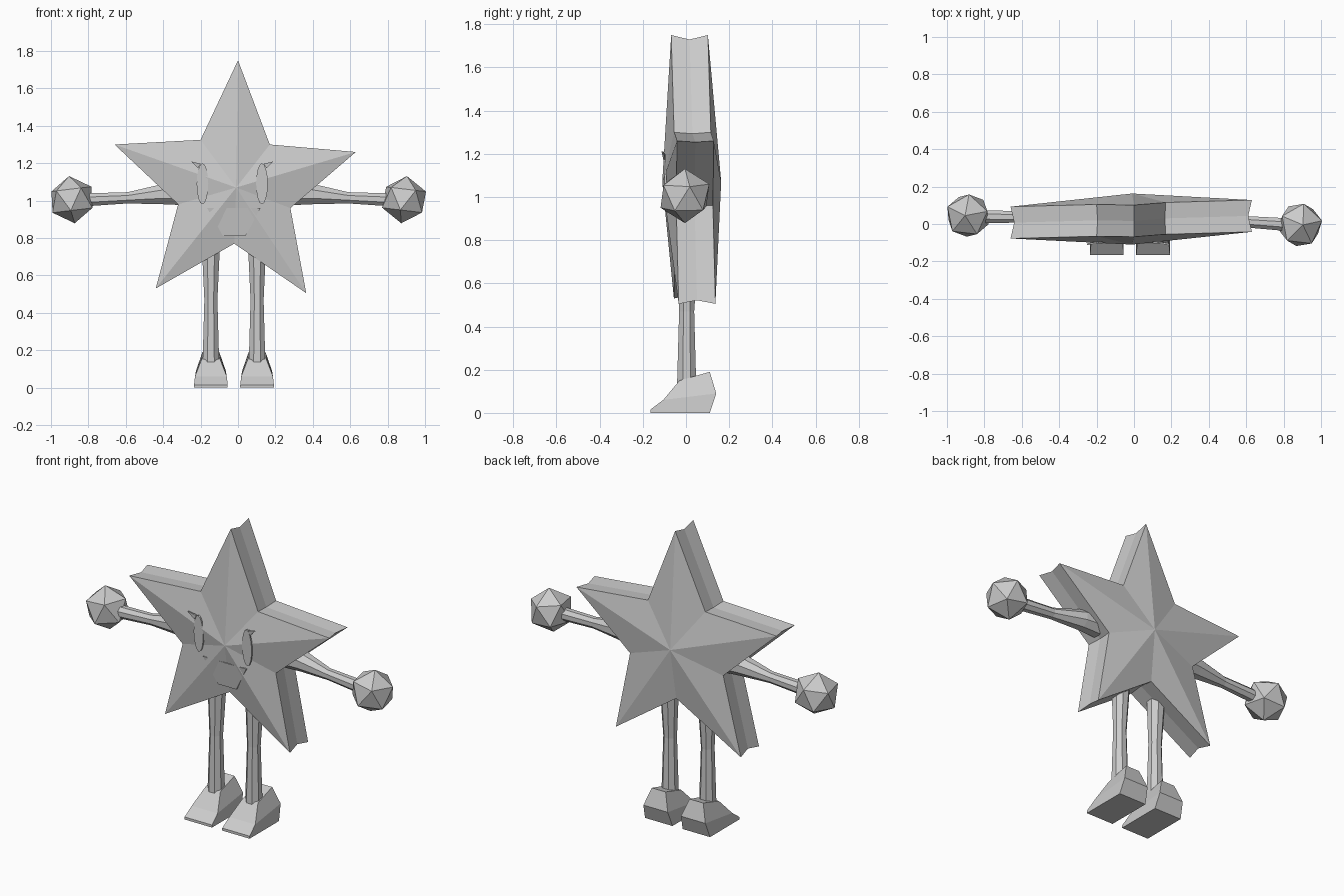
import bpy, bmesh, math
from mathutils import Vector, Matrix

if "Cube" in bpy.data.objects:
    bpy.data.objects.remove(bpy.data.objects["Cube"])

grey = bpy.data.materials.new("light_grey")
grey.diffuse_color = (0.6, 0.6, 0.6, 1)
grey.use_nodes = True
grey.node_tree.nodes["Principled BSDF"].inputs["Base Color"].default_value = grey.diffuse_color


def make(name, verts, faces):
    """Flat-shaded mesh object with outward normals."""
    me = bpy.data.meshes.new(name)
    me.from_pydata([tuple(v) for v in verts], [], faces)
    bm = bmesh.new()
    bm.from_mesh(me)
    bmesh.ops.recalc_face_normals(bm, faces=bm.faces)
    bm.to_mesh(me)
    bm.free()
    me.materials.append(grey)
    ob = bpy.data.objects.new(name, me)
    bpy.context.collection.objects.link(ob)
    return ob


def bridge(a, b, n):
    return [(a + i, a + (i + 1) % n, b + (i + 1) % n, b + i) for i in range(n)]


def tube(name, rings, axis, n=8):
    """Tapered limb; rings are (centre, radius), axis is 'X' or 'Z'."""
    verts, faces = [], []
    for c, r in rings:
        for i in range(n):
            t = 2 * math.pi * (i + 0.5) / n
            u, v = r * math.cos(t) * 1.05, r * math.sin(t) * 1.05
            verts.append(Vector(c) + Vector((0, u, v) if axis == 'X' else (u, v, 0)))
    for k in range(len(rings) - 1):
        faces += bridge(k * n, (k + 1) * n, n)
    last = (len(rings) - 1) * n
    faces += [tuple(range(n)), tuple(range(last, last + n))]
    return make(name, verts, faces)


def plate(name, pts, thick=0.009):
    """Thin plate from front points (x, y, z), thickened towards the back."""
    n = len(pts)
    verts = list(pts) + [(x, y + thick, z) for x, y, z in pts]
    return make(name, verts, [tuple(range(n)), tuple(range(n, 2 * n))] + bridge(0, n, n))


# Star body: slightly tilted, raised centres, grooved rim
outline = [(0, 1.75), (0.17, 1.30), (0.63, 1.26), (0.28, 0.96), (0.365, 0.505),
           (-0.02, 0.77), (-0.44, 0.53), (-0.32, 0.98), (-0.66, 1.30), (-0.20, 1.325)]
cx, cz = -0.01, 1.07


def mid_y(x, z):
    return 0.03 + 0.027 * x - 0.02 * (z - cz)


verts = []
for dy, s in ((-0.085, 1), (0, 0.97), (0.085, 1)):
    for x, z in outline:
        verts.append((cx + (x - cx) * s, mid_y(x, z) + dy, cz + (z - cz) * s))
verts += [(cx, -0.11, cz), (cx, 0.163, cz)]
faces = bridge(0, 10, 10) + bridge(10, 20, 10)
for i in range(10):
    j = (i + 1) % 10
    faces += [(30, i, j), (31, 20 + j, 20 + i)]
make("star_body", verts, faces)

# Arms and faceted hands
for side, s, hy in (("left", -1, 0.045), ("right", 1, -0.005)):
    tube(side + "_arm", [((s * 0.2, 0.04, 1.04), 0.07),
                         ((s * 0.4, 0.035, 1.035), 0.056),
                         ((s * 0.59, (hy + 0.03) / 2, 1.015), 0.031),
                         ((s * 0.84, hy if s > 0 else 0.04, 1.003), 0.036)], 'X')
    me = bpy.data.meshes.new(side + "_hand")
    bm = bmesh.new()
    bmesh.ops.create_icosphere(bm, subdivisions=1, radius=0.127)
    bmesh.ops.transform(bm, verts=bm.verts, matrix=Matrix.Translation((s * 0.888, hy, 1.005))
                        @ Matrix.Rotation(s * 0.12, 4, 'Y') @ Matrix.Rotation(0.2, 4, 'Z'))
    bm.to_mesh(me)
    bm.free()
    me.materials.append(grey)
    bpy.context.collection.objects.link(bpy.data.objects.new(side + "_hand", me))

# Legs and wedge shoes
shoe = [(-0.165, 0, 0.09), (-0.165, 0.015, 0.09), (-0.105, 0.06, 0.085), (-0.03, 0.15, 0.05),
        (0.11, 0.19, 0.045), (0.14, 0.09, 0.08), (0.11, 0, 0.09)]
for side, x in (("left", -0.145), ("right", 0.102)):
    tube(side + "_leg", [((x, 0.01, 0.76), 0.05), ((x, 0.003, 0.47), 0.036),
                         ((x, 0.003, 0.12), 0.046)], 'Z')
    verts = [(x + k * w, y, z) for k in (-1, 1) for y, z, w in shoe]
    faces = bridge(0, 7, 7)
    for o in (0, 7):
        faces += [(o, o + 1, o + 2, o + 5, o + 6), (o + 2, o + 3, o + 4, o + 5)]
    make(side + "_shoe", verts, faces)

# Eyes and lashes
for side, x, s in (("left", -0.19, -1), ("right", 0.128, 1)):
    plate(side + "_eye", [(x + 0.031 * math.cos(t), -0.1 - 0.04 * math.sin(t) * 0.11,
                           1.09 + 0.11 * math.sin(t))
                          for t in (2 * math.pi * i / 16 for i in range(16))])
    plate(side + "_lash", [(x + s * 0.062, -0.113, 1.21), (x + s * 0.01, -0.105, 1.197),
                           (x + s * 0.024, -0.105, 1.172)])

# Mouth
plate("mouth", [(-0.165, -0.094, 0.96), (0.12, -0.094, 0.96),
                (0.04, -0.073, 0.81), (-0.08, -0.073, 0.81)])
